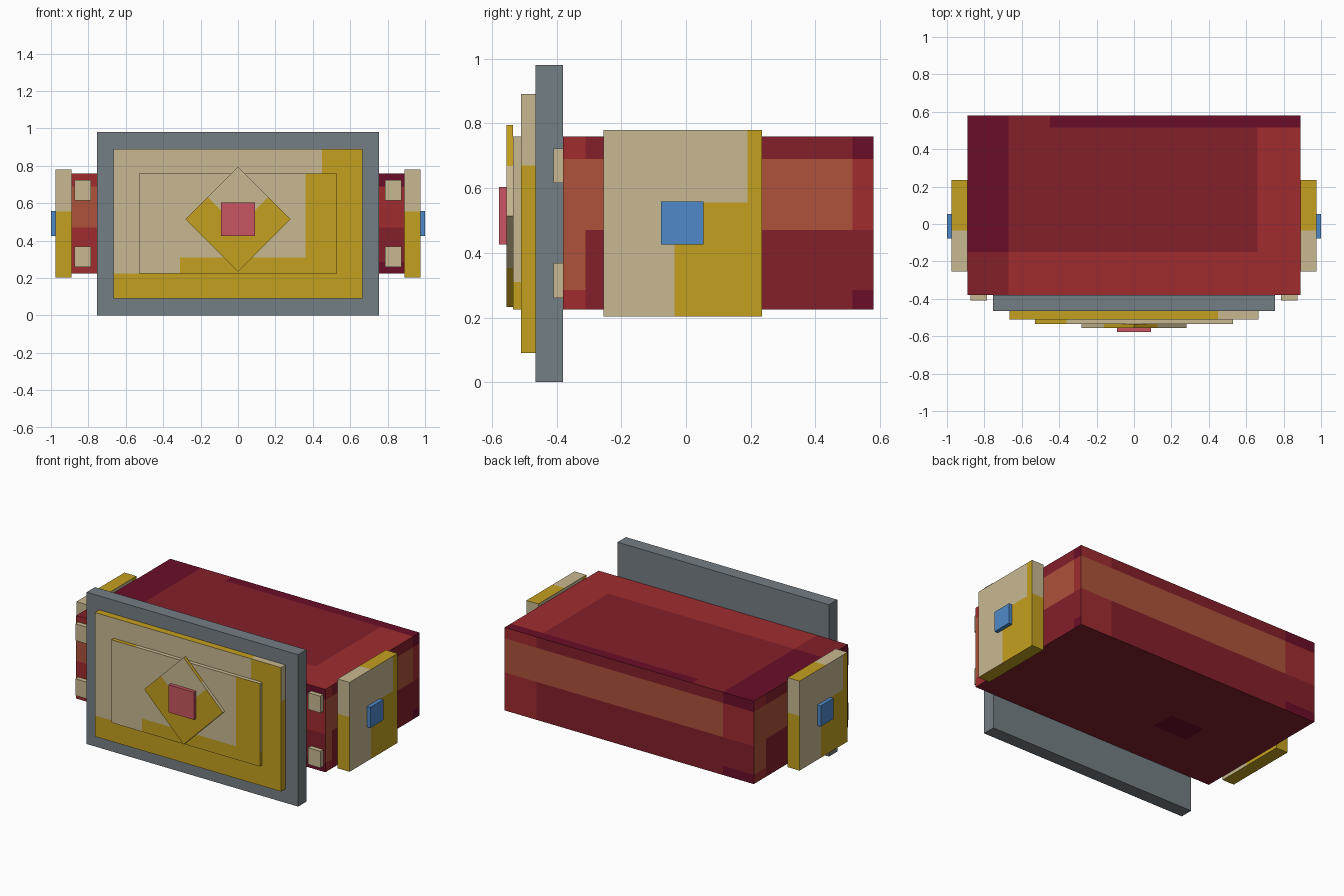
import bpy
import bmesh
from math import pi, sqrt
from mathutils import Vector

old = bpy.data.objects.get("Cube")
if old:
    bpy.data.objects.remove(old, do_unlink=True)

PALETTE = {
    "maroon": "6b0d28", "deep_red": "841f2b", "red": "a02c2f", "rust": "ae523a",
    "tan": "c9b992", "gold": "c4a01f", "slate_grey": "747e85",
    "blue": "4f8ac9", "rose": "c85662",
}
NAMES = list(PALETTE)


def linear(value):
    return value / 12.92 if value < 0.04 else ((value + 0.055) / 1.055) ** 2.4


def make_material(name, code):
    mat = bpy.data.materials.new(name)
    mat.use_nodes = True
    colour = [linear(byte / 255) for byte in bytes.fromhex(code)] + [1.0]
    mat.diffuse_color = colour
    shader = next(n for n in mat.node_tree.nodes if n.type == "BSDF_PRINCIPLED")
    shader.inputs["Base Color"].default_value = colour
    return mat


MATERIALS = [make_material(name, code) for name, code in PALETTE.items()]


def box(name, low, high, rule, cuts=()):
    """Box from corner to corner, sliced at the cuts; rule picks a colour per face."""
    low, high = Vector(low), Vector(high)
    bm = bmesh.new()
    bmesh.ops.create_cube(bm, size=1)
    for vert in bm.verts:
        vert.co = (low + high) / 2 + vert.co * (high - low)
    for axis, values in cuts:
        normal = Vector([float(axis == letter) for letter in "xyz"])
        for value in values:
            bmesh.ops.bisect_plane(bm, geom=bm.verts[:] + bm.edges[:] + bm.faces[:],
                                   plane_co=normal * value, plane_no=normal)
    bm.normal_update()
    for face in bm.faces:
        colour = rule
        if callable(rule):
            axis = max(range(3), key=lambda i: abs(face.normal[i]))
            side = ("+" if face.normal[axis] > 0 else "-") + "xyz"[axis]
            colour = rule(side, *face.calc_center_median())
        face.material_index = NAMES.index(colour)
    mesh = bpy.data.meshes.new(name)
    for mat in MATERIALS:
        mesh.materials.append(mat)
    bm.to_mesh(mesh)
    bm.free()
    obj = bpy.data.objects.new(name, mesh)
    bpy.context.collection.objects.link(obj)
    return obj


# Main body with broad painted patches
def wall_colour(left, right, z, low_band):
    if right:
        if z > 0.69 or z < 0.285:
            return "maroon"
        return "red" if z > 0.47 else "deep_red"
    if left:
        return "rust" if low_band < z < 0.69 else "red"
    return "rust" if 0.47 < z < 0.69 else "deep_red"


def body_colour(side, x, y, z):
    if side == "+z":
        if y > 0.52 and x > -0.45:
            return "maroon"
        if x < -0.67:
            return "maroon" if y > -0.15 else "deep_red"
        return "red" if x > 0.66 or y < -0.15 else "deep_red"
    if side == "-z":
        if -0.45 < x < -0.2 and -0.06 < y < 0.1:
            return "maroon"
        return "deep_red"
    if side[1] == "x":
        along = y if side == "+x" else 0.2 - y
        return wall_colour(along < -0.255, along > 0.51, z, 0.285)
    along = x if side == "-y" else -x
    return wall_colour(along < -0.66, along > 0.66, z, 0.47)


box("body", (-0.89, -0.38, 0.225), (0.89, 0.58, 0.76), body_colour,
    [("x", (-0.67, -0.45, -0.2, 0.66)),
     ("y", (-0.31, -0.15, -0.06, 0.1, 0.455, 0.515)),
     ("z", (0.285, 0.47, 0.69))])

# Front frame
box("front_frame", (-0.755, -0.465, 0), (0.755, -0.38, 0.98), "slate_grey")


# Large front panel
def outer_colour(side, x, y, z):
    if side == "+z":
        return "gold" if x < 0.45 else "tan"
    if side[1] == "x":
        return "tan" if z > 0.67 else "gold"
    return "tan" if side != "-z" and x < 0.45 and z > 0.225 else "gold"


box("outer_panel", (-0.665, -0.51, 0.09), (0.665, -0.465, 0.89), outer_colour,
    [("x", (0.45,)), ("z", (0.225, 0.67))])


# Smaller raised panel
def inner_colour(side, x, y, z):
    if side == "+z":
        return "gold" if x < -0.36 else "tan"
    if side[1] == "x":
        return "tan" if z > 0.31 else "gold"
    return "gold" if x > 0.36 or (x > -0.31 and z < 0.31) else "tan"


box("inner_panel", (-0.53, -0.535, 0.225), (0.53, -0.51, 0.76), inner_colour,
    [("x", (-0.36, -0.31, 0.36)), ("z", (0.31,))])


# Diamond, built square and then turned onto its corner
def diamond_colour(side, x, y, z):
    tan = {"+x": z < 0.02, "-x": z > -0.03, "+z": x < -0.03, "-z": x > -0.03}
    return "tan" if tan.get(side, x > -0.03 and z > -0.03) else "gold"


half = 0.281 / sqrt(2)
diamond = box("diamond", (-half, -0.01, -half), (half, 0.01, half), diamond_colour,
              [("x", (-0.03,)), ("z", (-0.03, 0.02))])
diamond.rotation_euler.y = -pi / 4
diamond.location = (0, -0.545, 0.514)

# Centre button
box("centre_button", (-0.09, -0.578, 0.425), (0.09, -0.555, 0.603), "rose")


# Side plates, side buttons and front studs
def plate_colour(side, x, y, z):
    if side == "+z":
        return "tan" if y < -0.035 else "gold"
    if side == "-z":
        return "gold"
    if side[1] == "y":
        return "tan" if z > 0.556 else "gold"
    along = y if side == "+x" else -0.02 - y
    return "tan" if along < -0.035 or (z > 0.556 and along < 0.19) else "gold"


for label, sign in (("left", 1), ("right", -1)):
    def sided(part, inner, outer, y_range, z_range, rule, cuts=()):
        near, far = sorted((sign * inner, sign * outer))
        box(label + "_" + part, (near, y_range[0], z_range[0]),
            (far, y_range[1], z_range[1]), rule, cuts)

    sided("side_plate", 0.89, 0.975, (-0.255, 0.235), (0.203, 0.78), plate_colour,
          [("y", (-0.21, -0.035, 0.015, 0.19)), ("z", (0.556,))])
    sided("side_button", 0.975, 1, (-0.077, 0.054), (0.425, 0.558), "blue")
    for level, bottom in (("lower", 0.26), ("upper", 0.615)):
        sided(level + "_stud", 0.787, 0.875, (-0.41, -0.38),
              (bottom, bottom + 0.108), "tan")
